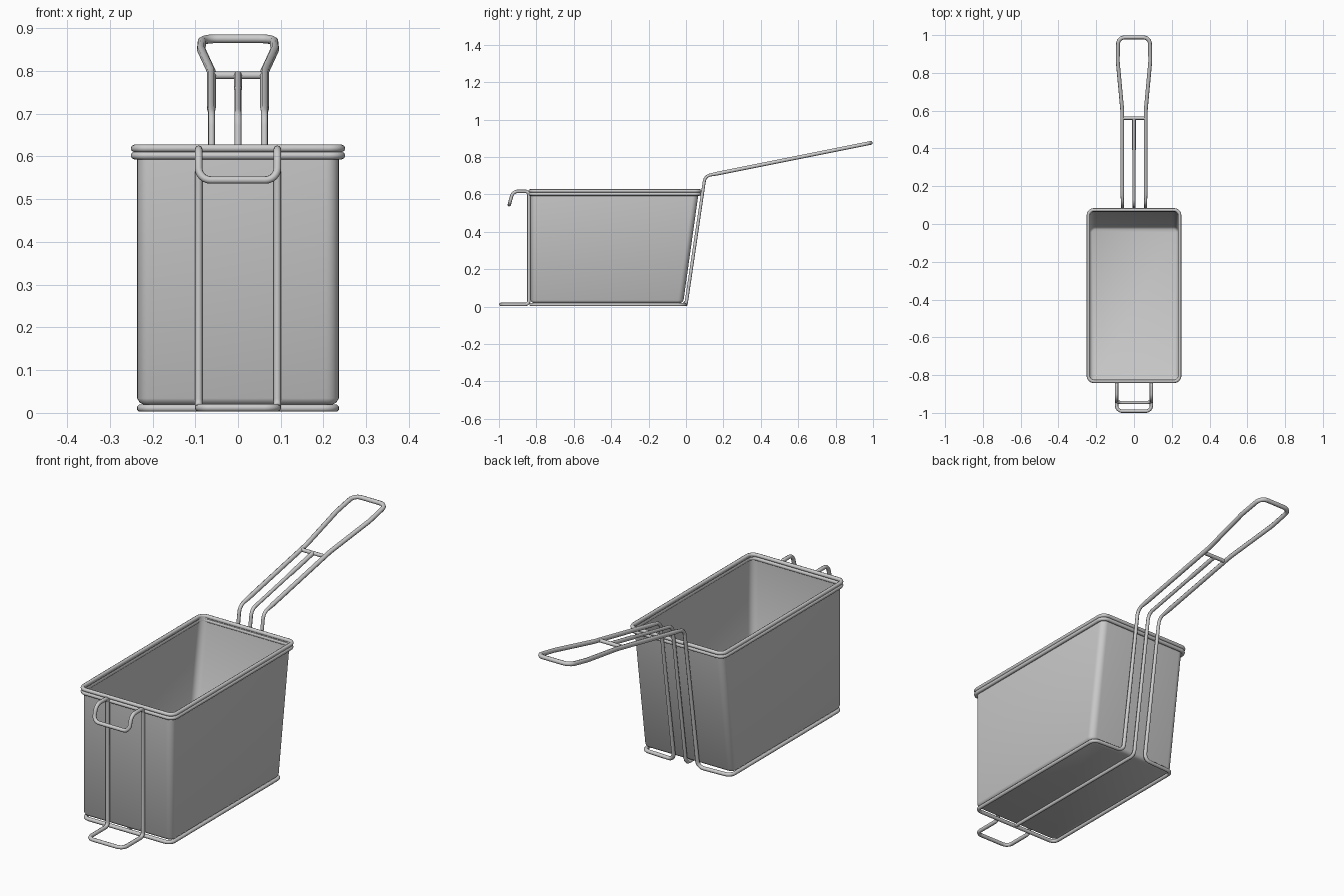
import bpy, bmesh, math
from mathutils import Vector

if "Cube" in bpy.data.objects:
    bpy.data.objects.remove(bpy.data.objects["Cube"])


def fillet(pts, cyclic, steps=6):
    """Round the corners of a path; each point is (x, y, z, corner_radius)."""
    out, n = [], len(pts)
    for i, p in enumerate(pts):
        c, r = Vector(p[:3]), p[3]
        if r == 0 or (not cyclic and i in (0, n - 1)):
            out.append(c)
            continue
        d1 = (Vector(pts[i - 1][:3]) - c).normalized()
        d2 = (Vector(pts[(i + 1) % n][:3]) - c).normalized()
        half = d1.angle(d2) / 2
        t = r / math.tan(half)
        mid = c + (d1 + d2).normalized() * (r / math.sin(half))
        a, b = c + d1 * t - mid, c + d2 * t - mid
        ang = a.angle(b)
        for k in range(steps + 1):
            f = k / steps
            out.append(mid + (a * math.sin((1 - f) * ang) + b * math.sin(f * ang)) / math.sin(ang))
    return out


def wire(name, pts, radius=0.009, cyclic=False, size=None):
    """Round wire swept along a filleted path."""
    path = fillet(pts, cyclic)
    cu = bpy.data.curves.new(name, 'CURVE')
    cu.dimensions = '3D'
    cu.bevel_depth = radius
    cu.bevel_resolution = 2
    cu.use_fill_caps = True
    sp = cu.splines.new('POLY')
    sp.points.add(len(path) - 1)
    for q, v in zip(sp.points, path):
        q.co = (*v, 1)
        q.radius = size(v) if size else 1
    sp.use_cyclic_u = cyclic
    sp.use_smooth = True
    ob = bpy.data.objects.new(name, cu)
    bpy.context.collection.objects.link(ob)
    bpy.ops.object.select_all(action='DESELECT')
    ob.select_set(True)
    bpy.context.view_layer.objects.active = ob
    bpy.ops.object.convert(target='MESH')
    bpy.ops.object.shade_smooth_by_angle(angle=math.radians(60))
    return ob


def mirrored(half):
    """Closed path from its right half."""
    return half + [(-x, y, z, r) for x, y, z, r in reversed(half)]


def rect(hx, y0, y1, z, r):
    return mirrored([(hx, y1, z, r), (hx, y0, z, r)])


def back(z):
    """Depth of the sloping rear wall at height z."""
    return -0.015 + 0.084 * (z - 0.02) / 0.6


# Basket: open sheet bin with rounded corners, sloped rear and rolled floor edge
bm = bmesh.new()
rings = []
for z, inset in ((0.02, 0.014), (0.024, 0.006), (0.034, 0.0), (0.62, 0.0)):
    pts = fillet(rect(0.236 - inset, -0.831 + inset, back(z) - inset, z, 0.03 - inset), True)
    rings.append([bm.verts.new(p) for p in pts])
for lo, hi in zip(rings, rings[1:]):
    for i in range(len(lo)):
        j = (i + 1) % len(lo)
        bm.faces.new((lo[i], lo[j], hi[j], hi[i]))
bm.faces.new(rings[0][::-1])
bmesh.ops.recalc_face_normals(bm, faces=bm.faces)
me = bpy.data.meshes.new("basket_walls")
bm.to_mesh(me)
bm.free()
basket = bpy.data.objects.new("basket_walls", me)
bpy.context.collection.objects.link(basket)
bpy.context.view_layer.objects.active = basket
basket.select_set(True)
bpy.ops.object.shade_smooth_by_angle(angle=math.radians(40))

# Double rim wires
for name, z in (("rim_upper", 0.619), ("rim_lower", 0.602)):
    wire(name, rect(0.242, -0.833, back(z) + 0.006, z, 0.03), cyclic=True)


# Handle: one loop running down the rear and around the base
def handle_z(y):
    return 0.70 + (y - 0.11) * 0.2


def thickness(v):
    return 1.15 if v.z > 0.71 else 0.9 if v.z > 0.05 else 1.0


wire("handle_and_base_loop", mirrored([
    (0.084, 0.988, handle_z(0.988), 0.035),
    (0.086, 0.86, handle_z(0.86), 0.2),
    (0.062, 0.60, handle_z(0.60), 0.3),
    (0.062, 0.19, handle_z(0.19), 0),
    (0.062, 0.17, handle_z(0.17), 0),
    (0.062, 0.102, handle_z(0.102), 0.04),
    (0.062, 0.0, 0.011, 0.03),
    (0.228, -0.008, 0.011, 0.03),
    (0.228, -0.829, 0.011, 0.03),
]), cyclic=True, size=thickness)

# Centre wire: along the underside, up the rear and into the handle
wire("centre_wire", [
    (0, -0.829, 0.011, 0),
    (0, 0.0, 0.011, 0.03),
    (0, 0.102, handle_z(0.102), 0.04),
    (0, 0.38, handle_z(0.38), 0),
    (0, 0.40, handle_z(0.40), 0),
    (0, 0.56, handle_z(0.56), 0),
], size=lambda v: 1.1 if v.y > 0.39 else 0.9)

# Handle crossbar
wire("handle_crossbar", [(s * 0.062, 0.56, handle_z(0.56), 0) for s in (-1, 1)], 0.009)

# Front loop: foot, uprights and hanging hook
wire("front_hook_and_foot", mirrored([
    (0.092, -0.991, 0.012, 0.03),
    (0.092, -0.840, 0.012, 0.02),
    (0.092, -0.840, 0.617, 0.02),
    (0.092, -0.925, 0.617, 0.035),
    (0.092, -0.945, 0.545, 0.028),
]), cyclic=True)
